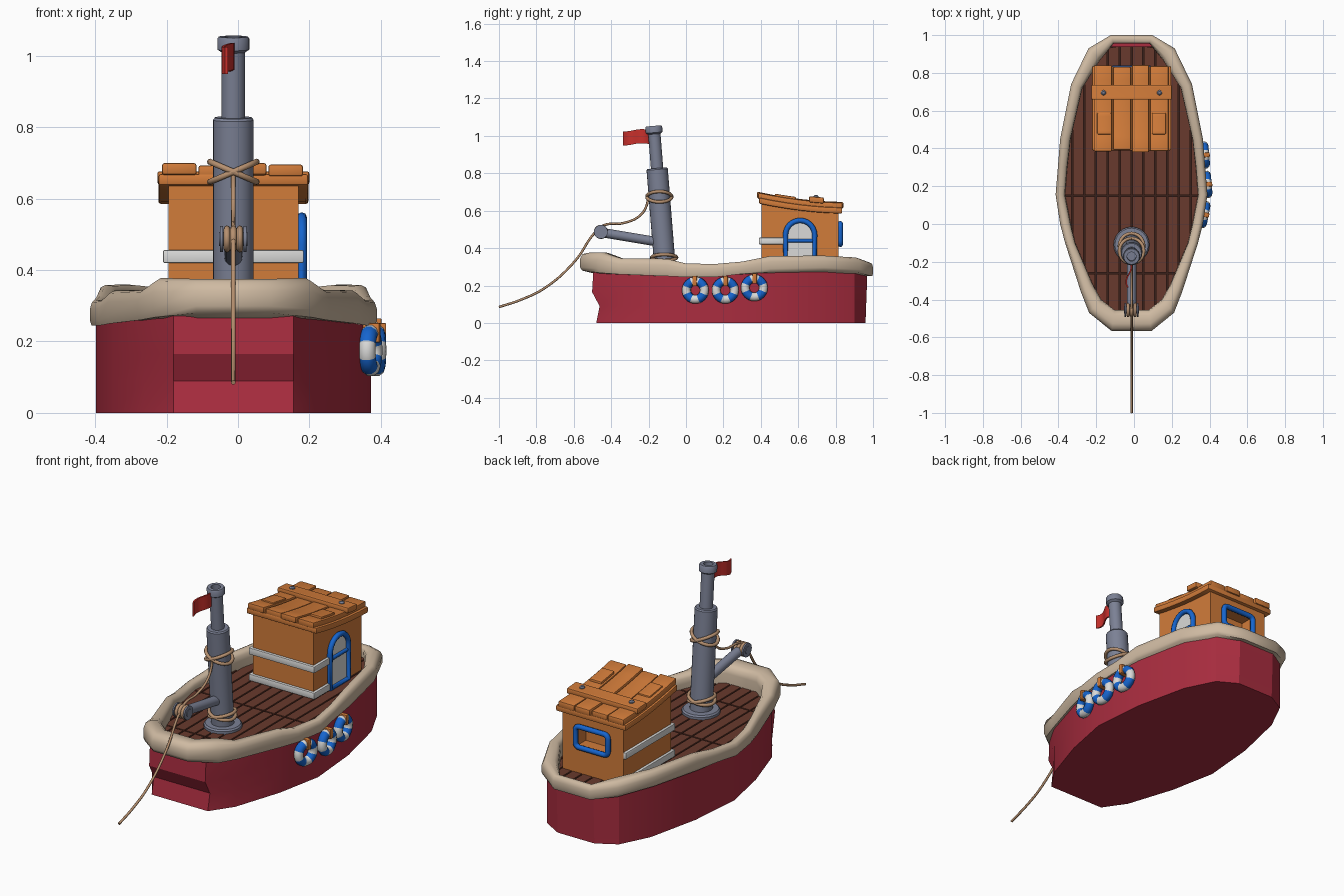
import bpy, bmesh, math
from mathutils import Vector, Matrix

if "Cube" in bpy.data.objects:
    bpy.data.objects.remove(bpy.data.objects["Cube"])

CX = -0.013  # centre line of the boat

def mat(name, *c):
    m = bpy.data.materials.new(name)
    m.diffuse_color = (*c, 1)
    m.use_nodes = True
    m.node_tree.nodes["Principled BSDF"].inputs["Base Color"].default_value = m.diffuse_color
    return m

RED = mat("hull red", .40, .026, .05)
TAN = mat("rail tan", .62, .49, .36)
BROWN = mat("deck brown", .14, .042, .026)
DARK = mat("deck gap dark", .04, .014, .01)
ORANGE = mat("cabin orange", .64, .20, .042)
GREY = mat("mast grey", .20, .22, .30)
WHITE = mat("off white", .70, .70, .69)
BLUE = mat("trim blue", .008, .13, .62)
ROPE = mat("rope tan", .47, .28, .16)
FLAG = mat("flag red", .58, .03, .025)

def finish(name, me, mats, angle=35):
    for m in mats:
        me.materials.append(m)
    me.polygons.foreach_set("use_smooth", [True] * len(me.polygons))
    me.set_sharp_from_angle(angle=math.radians(angle))
    ob = bpy.data.objects.new(name, me)
    bpy.context.collection.objects.link(ob)
    return ob

def make(name, verts, faces, m, bevel=0, angle=35):
    bm = bmesh.new()
    vs = [bm.verts.new(v) for v in verts]
    for f in faces:
        bm.faces.new([vs[i] for i in f])
    bmesh.ops.recalc_face_normals(bm, faces=bm.faces)
    if bevel:
        es = [e for e in bm.edges if len(e.link_faces) == 2 and e.calc_face_angle() > .6]
        bmesh.ops.bevel(bm, geom=es, offset=bevel, segments=2, profile=.5, affect='EDGES')
    me = bpy.data.meshes.new(name)
    bm.to_mesh(me)
    bm.free()
    return finish(name, me, [m], angle)

def loft(name, rings, m, caps=True, loop=False, **k):
    """Skin a list of equal-length closed rings."""
    n, r = len(rings[0]), len(rings)
    faces = [(i * n + j, i * n + (j + 1) % n, (i + 1) % r * n + (j + 1) % n, (i + 1) % r * n + j)
             for i in range(r if loop else r - 1) for j in range(n)]
    if caps:
        faces += [tuple(range(n)), tuple(range((r - 1) * n, r * n))]
    return make(name, [v for ring in rings for v in ring], faces, m, **k)

def box(name, x0, x1, y0, y1, z0, z1, m, bevel=.004):
    q = [(x0, y0), (x1, y0), (x1, y1), (x0, y1)]
    return loft(name, [[(*p, z) for p in q] for z in (z0, z1)], m, bevel=bevel)

def lathe(name, prof, m, n=24):
    return loft(name, [[(r * math.cos(j * math.tau / n), r * math.sin(j * math.tau / n), z)
                        for j in range(n)] for r, z in prof], m)

def tube(name, pts, r, m, closed=False, smooth=False):
    cu = bpy.data.curves.new(name, 'CURVE')
    cu.dimensions = '3D'
    cu.bevel_depth, cu.bevel_resolution, cu.use_fill_caps = r, 2, True
    if smooth:
        s = cu.splines.new('BEZIER')
        s.bezier_points.add(len(pts) - 1)
        for b, p in zip(s.bezier_points, pts):
            b.co = p
            b.handle_left_type = b.handle_right_type = 'AUTO'
        s.resolution_u = 6
    else:
        s = cu.splines.new('POLY')
        s.points.add(len(pts) - 1)
        for b, p in zip(s.points, pts):
            b.co = (*p, 1)
    s.use_cyclic_u = closed
    tmp = bpy.data.objects.new("tmp", cu)
    bpy.context.collection.objects.link(tmp)
    me = bpy.data.meshes.new_from_object(tmp.evaluated_get(bpy.context.evaluated_depsgraph_get()))
    bpy.data.objects.remove(tmp)
    me.materials.clear()
    return finish(name, me, [m], 50)

def mirror(half):
    return [(CX + h, y) for y, h in half] + [(CX - h, y) for y, h in reversed(half)]

# Hull: (y, half width) from front to back, wavy transom at the front
HULL = [(-.495, .168), (-.36, .25), (-.1, .335), (.155, .385), (.45, .36), (.74, .295), (.9, .215), (.97, .11)]
rings = []
for z, yf, yb in ((0, -.48, .96), (.09, -.462, .963), (.165, -.502, .966), (.285, -.495, .97)):
    t = [(yf, .168)] + HULL[1:-1] + [(yb, .11)]
    rings.append([(*p, z) for p in mirror(t)])
n = len(rings[0])
hull = loft("hull", rings, RED, angle=29)
bm = bmesh.new()
bm.from_mesh(hull.data)
bmesh.ops.delete(bm, geom=[f for f in bm.faces if f.calc_center_median().z > .28], context='FACES_ONLY')
bm.to_mesh(hull.data)
bm.free()

# Rail: (outer y, outer half width, inner y, inner half width, bottom z, top z)
RAIL = [(-.567, .105, -.455, .09, .28, .375), (-.47, .225, -.40, .16, .268, .378), (-.36, .268, -.32, .205, .26, .345),
        (-.1, .352, -.1, .298, .25, .343), (0, .378, 0, .322, .245, .318), (.155, .402, .155, .352, .245, .315),
        (.3, .39, .3, .34, .262, .328), (.45, .378, .45, .322, .272, .358), (.74, .32, .72, .26, .28, .36),
        (.93, .228, .87, .165, .268, .35), (1.0, .11, .955, .095, .25, .322)]
SECT = [(.1, 0), (0, .2), (0, .65), (.12, .92), (.35, 1), (.75, .97), (.95, .8), (1, .5)]
rings = []
for sgn, rows in ((1, RAIL), (-1, RAIL[::-1])):
    for yo, ho, yi, hi, zb, zt in rows:
        ring = [(CX + sgn * (ho + (hi - ho) * t), yo + (yi - yo) * t, zb + (zt - zb) * f) for t, f in SECT]
        rings.append(ring + [(CX + sgn * hi, yi, .255)])
loft("rail", rings, TAN, caps=False, loop=True, angle=50)

# Deck: dark base with separate planks following the outline
def lerp_y(x, pts):
    x = abs(x)
    for (ya, ha), (yb, hb) in zip(pts, pts[1:]):
        if ha <= x <= hb:
            return ya + (yb - ya) * (x - ha) / (hb - ha)
    return pts[0][0] if x < pts[0][1] else pts[-1][0]

DECK = [(y * .97, h * .98) for y, h in HULL]
make("deck_base", [(*p, .262) for p in mirror(DECK)], [tuple(range(n))], DARK)
W = .0628
for i in range(12):
    x0, x1 = -.377 + i * W + .004, -.377 + (i + 1) * W - .004
    for k, (lo, hi) in enumerate(((-1, -.265), (-.257, .146), (.154, 1))):
        e = []
        for x in (x0, x1):
            a, b = max(lo, lerp_y(x, DECK[:4])), min(hi, lerp_y(x, DECK[:2:-1]))
            e.append((a, max(a, b)))
        if max(b - a for a, b in e) < .01:
            continue
        e = [(a, max(b, a + .003)) for a, b in e]
        q = [(x0, e[0][0]), (x1, e[1][0]), (x1, e[1][1]), (x0, e[0][1])]
        loft(f"deck_plank_{i}_{k}", [[(CX + x, y, z) for x, y in q] for z in (.258, .275)], BROWN)

# Cabin walls with a recessed window at the back
X0, X1, Y0, Y1 = CX - .182, CX + .182, .405, .815
v = [(X0, Y0, .262), (X1, Y0, .262), (X1, Y0, .64), (X0, Y0, .64),
     (X0, Y1, .262), (X1, Y1, .262), (X1, Y1, .595), (X0, Y1, .595)]
for y in (Y1, .74):
    v += [(CX + a, y, z) for a, z in ((-.095, .42), (.095, .42), (.095, .53), (-.095, .53))]
f = [(0, 1, 2, 3), (0, 1, 5, 4), (1, 2, 6, 5), (2, 3, 7, 6), (3, 0, 4, 7), (12, 13, 14, 15)]
for j in range(4):
    k = (j + 1) % 4
    f += [(4 + j, 4 + k, 8 + k, 8 + j), (8 + j, 8 + k, 12 + k, 12 + j)]
make("cabin_walls", v, f, ORANGE)

# Roof: curved underlayer, planks, cross board, patches and bolts
def roof_z(y):
    return .585 + .055 * max(0, (.84 - y) / .46) ** 1.8

def strip(name, x0, x1, y0, y1, off, th, bevel=.007):
    ys = [y0 + (y1 - y0) * i / 6 for i in range(7)]
    loft(name, [[(CX + x, y, roof_z(y) + off + d) for x, d in ((x0, 0), (x1, 0), (x1, th), (x0, th))]
                for y in ys], ORANGE, bevel=bevel)

strip("roof_underlayer", -.21, .21, .39, .835, 0, .032)
for i, (a, b, y0, y1, dz) in enumerate(((-.2, -.103, .385, .84, .004), (-.098, -.003, .392, .832, -.001),
                                        (.002, .093, .38, .842, .003), (.098, .195, .386, .836, 0))):
    strip(f"roof_plank_{i}", a, b, y0, y1, .024 + dz, .034)
strip("roof_cross_board", -.213, .213, .658, .737, .05, .032)
for s in (-1, 1):
    strip(f"roof_patch_{s}", s * .145 - .037, s * .145 + .037, .475, .588, .05, .02, .005)
    bolt = lathe(f"roof_bolt_{s}", [(.014, 0), (.014, .006), (.008, .012)], GREY, 12)
    bolt.location = (CX + s * .148, .695, roof_z(.695) + .08)

# White stripes around the cabin
for i, z in enumerate((.278, .42)):
    box(f"stripe_front_{i}", X0 - .015, X1 + .015, Y0 - .015, Y0 + .003, z, z + .036, WHITE)
    box(f"stripe_left_{i}", X0 - .015, X0 + .003, Y0 - .013, Y1, z, z + .036, WHITE)
    box(f"stripe_right_{i}", X1 - .003, X1 + .015, Y0 - .013, .53, z, z + .036, WHITE)

# Arched door on the right side
arch = [(.61 + .078 * math.cos(a * math.pi / 12), .47 + .078 * math.sin(a * math.pi / 12)) for a in range(13)]
arch = [(.688, .282)] + arch + [(.532, .282)]
loft("door_panel", [[(x, y, z) for y, z in arch] for x in (X1 - .002, X1 + .006)], WHITE)
tube("door_frame", [(X1 + .01, y, z) for y, z in arch], .014, BLUE, closed=True)
tube("door_crossbar", [(X1 + .008, .532, .44), (X1 + .008, .688, .44)], .01, BLUE)

# Back window frame: rounded rectangle
pts = []
for c, (sx, sz) in enumerate(((1, 1), (-1, 1), (-1, -1), (1, -1))):
    for j in range(5):
        a = (c + j / 4) * math.pi / 2
        pts.append((CX + sx * .075 + .022 * math.cos(a), Y1 + .01, .475 + sz * .034 + .022 * math.sin(a)))
tube("back_window_frame", pts, .014, BLUE, closed=True)

# Mast (leaning forward), with hollow cap, and its deck flange
mast = lathe("mast", [(.057, 0), (.057, .552), (.052, .559), (.033, .559), (.033, .742), (.045, .75), (.045, .78),
                      (.041, .786), (.024, .786), (.024, .75), (.002, .75)], GREY)
mast.location, mast.rotation_euler = (CX, -.11, .27), (.08, 0, 0)
flange = lathe("mast_flange", [(.095, .27), (.095, .288), (.088, .296), (.05, .297)], GREY)
flange.location = (CX, -.11, 0)

# Boom and pulley
def rod(name, p, q, r, m):
    p, q = Vector(p), Vector(q)
    ob = lathe(name, [(r, 0), (r, (q - p).length)], m, 20)
    ob.matrix_world = Matrix.Translation(p) @ (q - p).to_track_quat('Z', 'Y').to_matrix().to_4x4()

PY, PZ = -.455, .487
rod("boom", (CX, -.12, .428), (CX, -.43, .48), .025, GREY)
rod("pulley_core", (CX - .04, PY, PZ), (CX + .04, PY, PZ), .02, GREY)
for s in (-1, 1):
    rod(f"pulley_disc_{s}", (CX + s * .029, PY, PZ), (CX + s * .037, PY, PZ), .037, GREY)

# Ropes: pulley coils, crossed loops on the mast, and the hauling line
ang = [j * math.tau / 24 for j in range(24)]
for i in range(3):
    tube(f"pulley_coil_{i}", [(CX + (i - 1) * .018, PY + .029 * math.cos(a), PZ + .029 * math.sin(a))
                              for a in ang], .009, ROPE, closed=True)
for z, tilt in ((.675, .028), (.35, .016)):
    for s in (-1, 1):
        yc = -.11 - (z - .27) * .08
        tube(f"mast_loop_{z}_{s}", [(CX + .065 * math.cos(a), yc + .067 * math.sin(a), z + s * tilt * math.cos(a))
                                    for a in ang], .009, ROPE, closed=True)
tube("hauling_line", [(CX, y, z) for y, z in ((-1, .085), (-.88, .125), (-.75, .19), (-.59, .335), (-.49, .48),
     (-.44, .522), (-.33, .535), (-.245, .575), (-.21, .63), (-.203, .675))], .0065, ROPE, smooth=True)

# Wavy flag at the mast head
rings = []
for i in range(9):
    t = i / 8
    x, y = -.028 + .014 * math.sin(t * 6), -.19 - .147 * t
    dz = .006 * math.sin(t * 5)
    rings.append([(x - .004, y, .955 + dz), (x + .004, y, .955 + dz), (x + .004, y, 1.03 + dz), (x - .004, y, 1.03 + dz)])
loft("flag", rings, FLAG)

# Life rings on the right side, four blue bands each
for i, (y, z) in enumerate(((.05, .175), (.21, .175), (.365, .188))):
    (ya, ha), (yb, hb) = (HULL[2], HULL[3]) if y < .155 else (HULL[3], HULL[4])
    m = (hb - ha) / (yb - ya)
    rings = []
    for j in range(32):
        a = j * math.tau / 32
        rings.append([((.024 * math.cos(b)), (.049 + .024 * math.sin(b)) * math.cos(a),
                       (.049 + .024 * math.sin(b)) * math.sin(a)) for b in [k * math.tau / 10 for k in range(10)]])
    ob = loft(f"life_ring_{i}", rings, WHITE, caps=False, loop=True, angle=60)
    ob.data.materials.append(BLUE)
    for p in ob.data.polygons:
        a = math.degrees(math.atan2(p.center.z, p.center.y)) % 90
        p.material_index = 1 if 23 < a < 67 else 0
    ob.location = (CX + ha + m * (y - ya) + .02, y, z)
    ob.rotation_euler.z = math.atan(-m)
    strap = box(f"life_ring_strap_{i}", -.027, .027, -.012, .012, .022, .077, ORANGE)
    strap.location, strap.rotation_euler = ob.location, ob.rotation_euler
